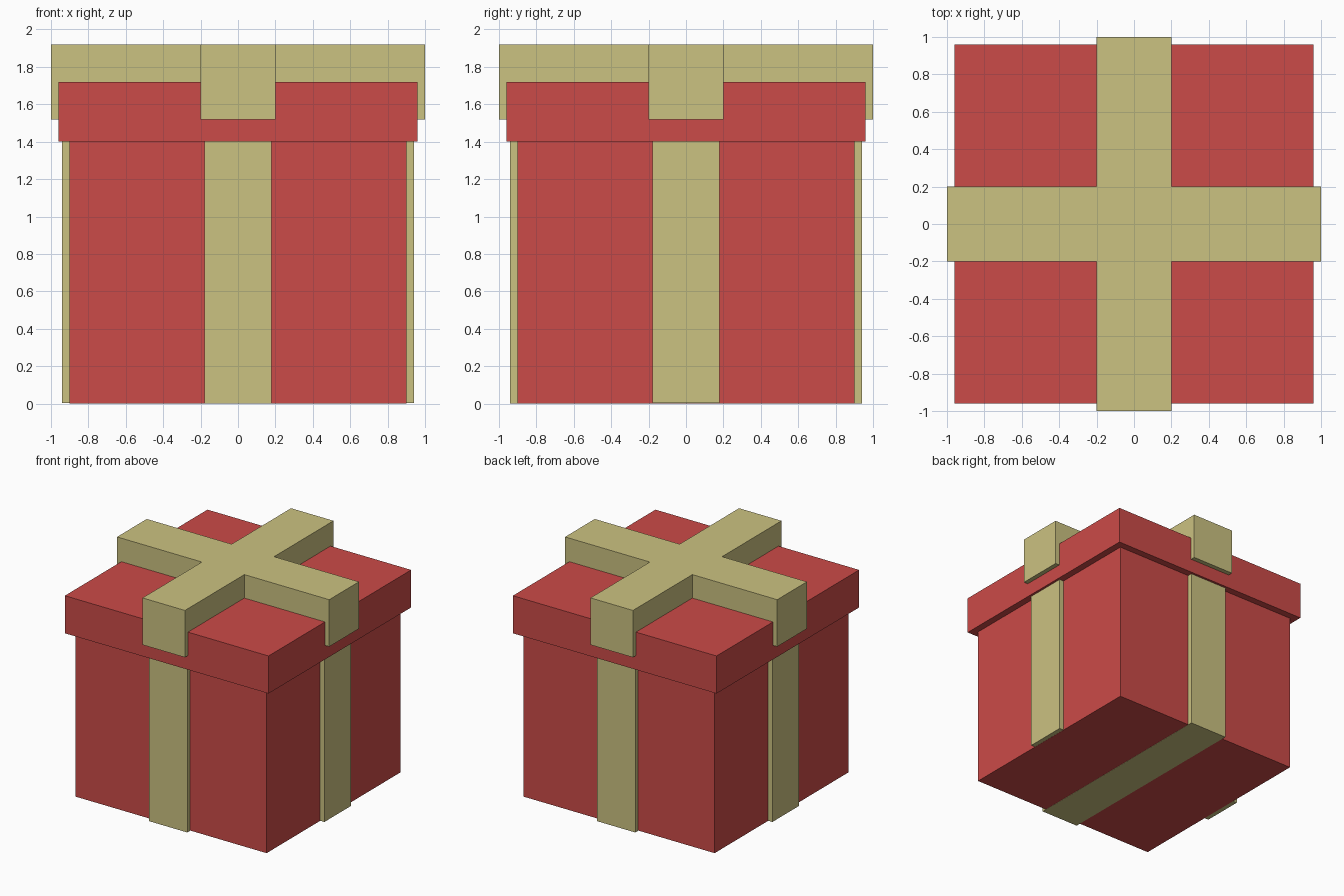
import bpy
import bmesh

cube = bpy.data.objects.get("Cube")
if cube:
    bpy.data.objects.remove(cube, do_unlink=True)


def make_material(name, rgb):
    mat = bpy.data.materials.new(name)
    mat.use_nodes = True
    color = (*rgb, 1.0)
    mat.diffuse_color = color
    mat.node_tree.nodes["Principled BSDF"].inputs["Base Color"].default_value = color
    return mat


red = make_material("red_card", (0.60, 0.07, 0.065))
gold = make_material("gold_ribbon", (0.60, 0.54, 0.22))


def add_object(name, bm, mat):
    mesh = bpy.data.meshes.new(name)
    bm.to_mesh(mesh)
    bm.free()
    mesh.materials.append(mat)
    bpy.context.collection.objects.link(bpy.data.objects.new(name, mesh))


def add_box(name, half_x, half_y, bottom, top, mat):
    bm = bmesh.new()
    bmesh.ops.create_cube(bm, size=2)
    for v in bm.verts:
        v.co.x *= half_x
        v.co.y *= half_y
        v.co.z = top if v.co.z > 0 else bottom
    add_object(name, bm, mat)


def add_cross(name, width, reach, bottom, top, mat):
    # One clean plus-shaped outline, extruded upwards
    corner = [(reach, -width), (reach, width), (width, width)]
    bm = bmesh.new()
    outline = []
    for _ in range(4):
        outline += [bm.verts.new((x, y, bottom)) for x, y in corner]
        corner = [(-y, x) for x, y in corner]
    base = bm.faces.new(outline)
    side = bmesh.ops.extrude_face_region(bm, geom=[base], use_keep_orig=True)
    for v in side["geom"]:
        if isinstance(v, bmesh.types.BMVert):
            v.co.z = top
    bmesh.ops.recalc_face_normals(bm, faces=bm.faces)
    add_object(name, bm, mat)


# Box and overhanging lid
add_box("box_body", 0.9, 0.9, 0.001, 1.4, red)
add_box("lid", 0.96, 0.96, 1.4, 1.72, red)

# Ribbons around the box; only the front-to-back one shows underneath
add_box("body_ribbon_front_back", 0.18, 0.94, 0, 1.4, gold)
add_box("body_ribbon_sides", 0.94, 0.18, 0.002, 1.4, gold)

# Thick ribbon cross over the lid
add_cross("lid_ribbon", 0.2, 1.0, 1.52, 1.92, gold)
